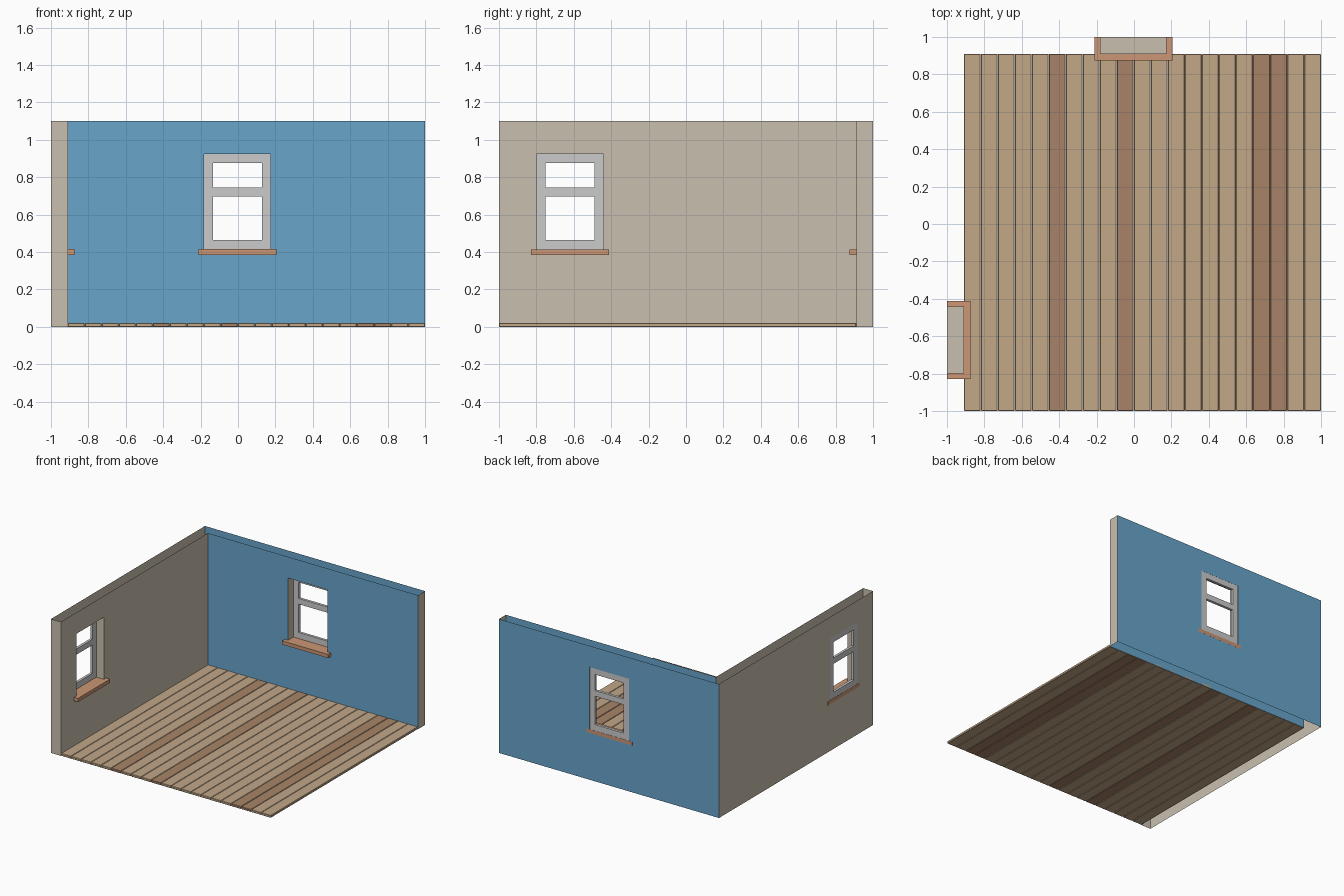
import bpy, bmesh, math
from mathutils import Matrix

if "Cube" in bpy.data.objects:
    bpy.data.objects.remove(bpy.data.objects["Cube"])

H, INNER, OUTER = 1.10, 0.91, 1.0     # wall height, inner and outer wall planes
WIN_Z = (0.415, 0.925)                # window opening heights


def material(name, rgb):
    m = bpy.data.materials.new(name)
    m.diffuse_color = (*rgb, 1)
    m.use_nodes = True
    m.node_tree.nodes["Principled BSDF"].inputs["Base Color"].default_value = m.diffuse_color
    return m


BLUE = material("blue_paint", (0.138, 0.38, 0.60))
BEIGE = material("beige_plaster", (0.584, 0.527, 0.429))
OAK = material("light_wood", (0.539, 0.391, 0.246))
WALNUT = material("dark_wood", (0.392, 0.231, 0.138))
SILL = material("sill_wood", (0.597, 0.305, 0.178))


def finish(name, bm, mats, matrix=Matrix()):
    bm.normal_update()
    me = bpy.data.meshes.new(name)
    bm.to_mesh(me)
    bm.free()
    for m in mats:
        me.materials.append(m)
    ob = bpy.data.objects.new(name, me)
    ob.matrix_world = matrix
    bpy.context.collection.objects.link(ob)
    return ob


def box(name, lo, hi, mats, matrix=Matrix()):
    bm = bmesh.new()
    size = [b - a for a, b in zip(lo, hi)]
    mid = [(a + b) / 2 for a, b in zip(lo, hi)]
    bmesh.ops.create_cube(bm, size=1, matrix=Matrix.Translation(mid) @ Matrix.Diagonal((*size, 1)))
    return finish(name, bm, mats, matrix)


def quad(bm, pts, mat=0):
    bm.faces.new([bm.verts.new(p) for p in pts]).material_index = mat


def wall_sheet(bm, y, u, w, flip):
    # one vertical sheet with the window cell left out
    us, zs = (u[0], w[0], w[1], u[1]), (0, *WIN_Z, H)
    for i in range(3):
        for j in range(3):
            if (i, j) != (1, 1):
                p = [(us[i], y, zs[j]), (us[i + 1], y, zs[j]),
                     (us[i + 1], y, zs[j + 1]), (us[i], y, zs[j + 1])]
                quad(bm, p[::-1] if flip else p)


def wall(name, inner_u, outer_u, cap_u, centre, paint, matrix):
    # hollow wall, open at top and bottom, built along x at the back
    w = (centre - 0.178, centre + 0.178)
    bm = bmesh.new()
    wall_sheet(bm, INNER, inner_u, w, False)
    wall_sheet(bm, OUTER, outer_u, w, True)
    cap = [(cap_u, INNER, 0), (cap_u, OUTER, 0), (cap_u, OUTER, H), (cap_u, INNER, H)]
    quad(bm, cap if cap_u > 0 else cap[::-1], 1)
    # window reveals: left, right and head
    (z0, z1), (a, b) = WIN_Z, w
    quad(bm, [(a, INNER, z0), (a, INNER, z1), (a, OUTER, z1), (a, OUTER, z0)], 1)
    quad(bm, [(b, INNER, z0), (b, OUTER, z0), (b, OUTER, z1), (b, INNER, z1)], 1)
    quad(bm, [(a, INNER, z1), (b, INNER, z1), (b, OUTER, z1), (a, OUTER, z1)], 1)
    bmesh.ops.remove_doubles(bm, verts=bm.verts, dist=1e-5)
    finish(name, bm, [paint, BEIGE], matrix)

    # window frame: one piece with two openings
    us = (w[0], w[0] + 0.048, w[1] - 0.048, w[1])
    zs = (z0, 0.465, 0.698, 0.745, 0.877, z1)
    bm = bmesh.new()
    for i in range(3):
        for j in range(5):
            if i != 1 or j not in (1, 3):
                quad(bm, [(us[i], 0.978, zs[j]), (us[i + 1], 0.978, zs[j]),
                          (us[i + 1], 0.978, zs[j + 1]), (us[i], 0.978, zs[j + 1])])
    bmesh.ops.remove_doubles(bm, verts=bm.verts, dist=1e-5)
    ext = bmesh.ops.extrude_face_region(bm, geom=bm.faces[:], use_keep_orig=True)
    bmesh.ops.translate(bm, vec=(0, 0.021, 0),
                        verts=[v for v in ext["geom"] if isinstance(v, bmesh.types.BMVert)])
    bmesh.ops.recalc_face_normals(bm, faces=bm.faces[:])
    finish(name + "_window_frame", bm, [], matrix)

    # window sill
    box(name + "_window_sill", (centre - 0.209, 0.875, 0.385),
        (centre + 0.209, 1.0005, 0.415), [SILL], matrix)


# walls with their windows
wall("back_wall", (-INNER, 1), (-1, 1), 1, -0.003, BLUE, Matrix())
wall("left_wall", (-1, INNER), (-1, 1), -1, -0.62, BEIGE, Matrix.Rotation(math.pi / 2, 4, 'Z'))

# floor planks with small eased edges
COUNT = 21
STEP = (1 + INNER) / COUNT
for i in range(COUNT):
    x = -INNER + i * STEP
    plank = box(f"floor_plank_{i + 1}", (x + 0.001, -1, 0), (x + STEP - 0.001, INNER, 0.02),
                [WALNUT if i in (5, 9, 17, 18) else OAK])
    bev = plank.modifiers.new("eased_edges", 'BEVEL')
    bev.width = 0.003
    bev.segments = 1
